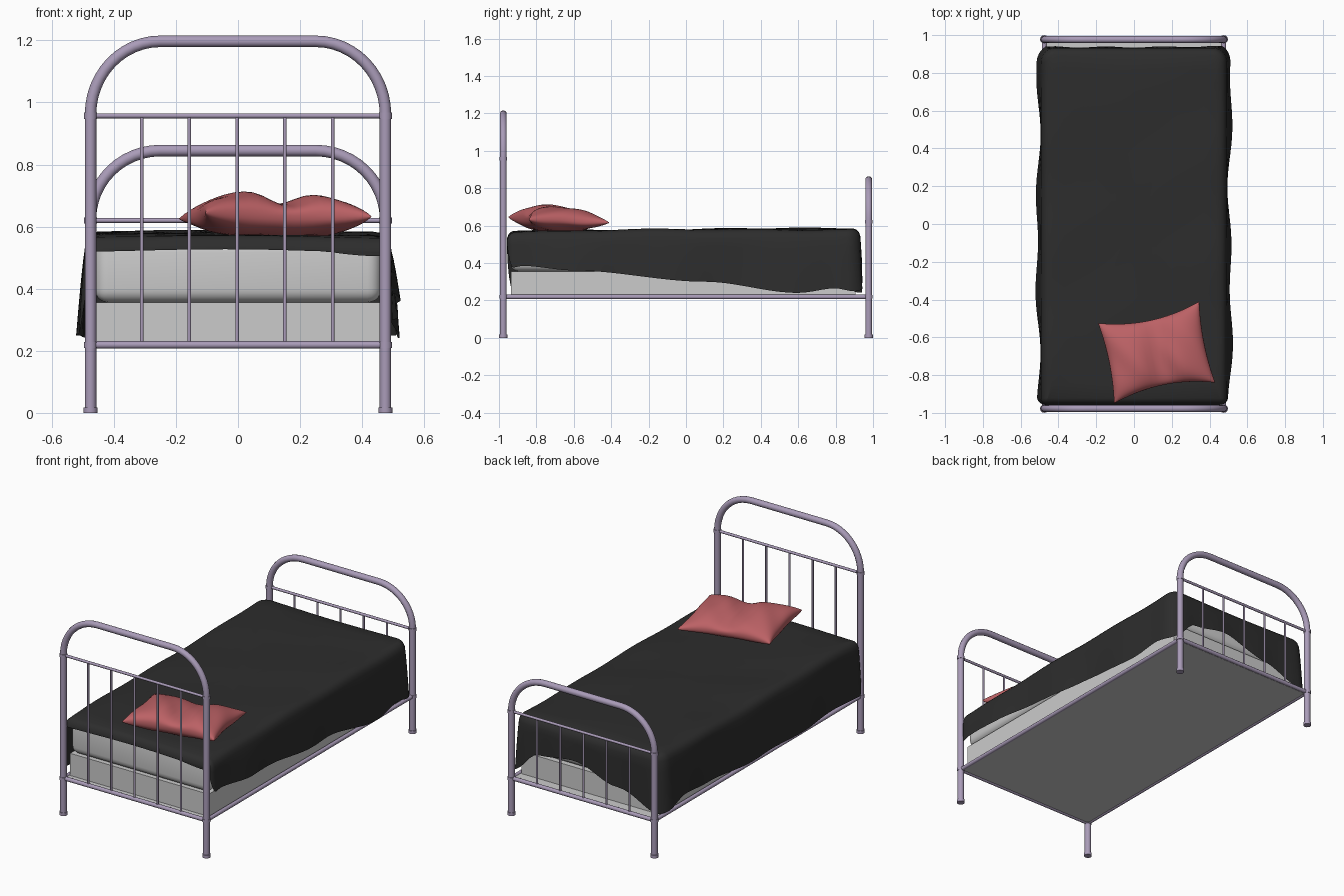
import bpy, bmesh
from math import sin, cos, pi, exp
from mathutils import Vector

if "Cube" in bpy.data.objects:
    bpy.data.objects.remove(bpy.data.objects["Cube"])


def material(name, rgb):
    m = bpy.data.materials.new(name)
    m.diffuse_color = (*rgb, 1)
    m.use_nodes = True
    m.node_tree.nodes["Principled BSDF"].inputs["Base Color"].default_value = m.diffuse_color
    return m


PURPLE = material("purple_metal", (0.40, 0.33, 0.48))
BLACK = material("dark_cloth", (0.026, 0.026, 0.026))
RED = material("red_cloth", (0.50, 0.12, 0.13))


def finish(ob, mat=None, angle=0.9):
    if mat:
        ob.data.materials.append(mat)
    bpy.ops.object.select_all(action='DESELECT')
    ob.select_set(True)
    bpy.context.view_layer.objects.active = ob
    bpy.ops.object.shade_smooth_by_angle(angle=angle)


def tubes(name, paths, r):
    """Round tubes along one or more point paths."""
    cu = bpy.data.curves.new(name, 'CURVE')
    cu.dimensions = '3D'
    cu.bevel_depth, cu.bevel_resolution, cu.use_fill_caps = r, 4, True
    for pts in paths:
        sp = cu.splines.new('POLY')
        sp.points.add(len(pts) - 1)
        for p, co in zip(sp.points, pts):
            p.co = (*co, 1)
    ob = bpy.data.objects.new(name, cu)
    bpy.context.collection.objects.link(ob)
    bpy.ops.object.select_all(action='DESELECT')
    ob.select_set(True)
    bpy.context.view_layer.objects.active = ob
    bpy.ops.object.convert(target='MESH')
    finish(bpy.context.object, PURPLE)


def mesh_object(name, bm, mat=None, angle=0.9):
    bmesh.ops.recalc_face_normals(bm, faces=bm.faces)
    me = bpy.data.meshes.new(name)
    bm.to_mesh(me)
    bm.free()
    ob = bpy.data.objects.new(name, me)
    bpy.context.collection.objects.link(ob)
    finish(ob, mat, angle)
    return ob


def box(name, lo, hi, bevel=0, segs=1):
    bm = bmesh.new()
    bmesh.ops.create_cube(bm, size=1)
    for v in bm.verts:
        v.co = [(a + b) / 2 + c * (b - a) for a, b, c in zip(lo, hi, v.co)]
    if bevel:
        bmesh.ops.bevel(bm, geom=bm.edges[:], offset=bevel, segments=segs,
                        profile=0.5, affect='EDGES')
    return mesh_object(name, bm)


def interp(table, t):
    if t <= table[0][0]:
        return table[0][1]
    for (a, p), (b, q) in zip(table, table[1:]):
        if t <= b:
            k = (t - a) / (b - a)
            return p + (q - p) * k * k * (3 - 2 * k)
    return table[-1][1]


# Headboard and footboard: arch, cross bars, spindles, feet
X = 0.475
for name, y, top, bar in (("headboard", -0.977, 1.197, 0.957),
                          ("footboard", 0.977, 0.845, 0.62)):
    rx, rz = 0.225, top - bar - 0.005
    arc = [(X - rx + rx * cos(a), y, top - rz + rz * sin(a))
           for a in [i * pi / 24 for i in range(13)]]
    half = [(X, y, 0)] + arc
    tubes(name + "_arch", [half + [(-x, b, z) for x, b, z in reversed(half)]], 0.0185)
    tubes(name + "_upper_bar", [[(-X, y, bar), (X, y, bar)]], 0.008)
    tubes(name + "_lower_bar", [[(-X, y, 0.219), (X, y, 0.219)]], 0.012)
    tubes(name + "_spindles", [[(x, y, 0.219), (x, y, bar)]
                               for x in (-0.31, -0.157, -0.003, 0.151, 0.305)], 0.0058)
    tubes(name + "_feet", [[(s * X, y, 0), (s * X, y, 0.018)] for s in (-1, 1)], 0.0225)
    tubes(name + "_collars", [[(s * X, y, z - 0.01), (s * X, y, z + 0.01)]
                              for s in (-1, 1) for z in (0.219, bar)], 0.021)
tubes("side_rails", [[(s * X, -0.977, 0.219), (s * X, 0.977, 0.219)] for s in (-1, 1)], 0.012)

# Base panel, box spring, mattress
box("base_panel", (-0.47, -0.965, 0.212), (0.47, 0.965, 0.222))
box("box_spring", (-0.46, -0.935, 0.222), (0.46, 0.905, 0.355))
box("mattress", (-0.462, -0.94, 0.355), (0.462, 0.905, 0.562), 0.045, 5)

# Blanket: rings around a rounded outline, draped to an uneven hem
RIGHT = [(-.95, .37), (-.88, .385), (-.6, .36), (.1, .30), (.6, .24), (.8, .265), (.93, .24)]
LEFT = [(-.95, .25), (0, .25), (.5, .27), (.75, .30), (.93, .24)]
HEAD = [(-.47, .55), (-.1, .535), (.05, .545), (.45, .505)]
FOOT = [(-.48, .24), (-.2, .33), (.1, .41), (.33, .38), (.48, .26)]
W, Y0, Y1 = 0.492, -0.957, 0.932
corners = [(W, Y0, .035, -pi / 2), (W, Y1, .075, 0),
           (-W, Y1, .075, pi / 2), (-W, Y0, .035, pi)]
outline = []
for i, (cx, cy, r, a0) in enumerate(corners):
    ctr = Vector((cx - r if cx > 0 else cx + r, cy - r if cy > 0 else cy + r))
    for k in range(7):
        n = Vector((cos(a0 + k * pi / 12), sin(a0 + k * pi / 12)))
        outline.append((ctr + n * r, n))
    nx, ny, nr, _ = corners[(i + 1) % 4]
    end = Vector((nx - nr if nx > 0 else nx + nr, ny - nr if ny > 0 else ny + nr)) + n * nr
    start, count = outline[-1][0], 40 if i % 2 == 0 else 24
    outline += [(start.lerp(end, k / count), n) for k in range(1, count)]


def top_z(x, y):
    return (0.575 + 0.007 * (y + 0.5) + 0.004 * sin(5 * x + 4 * y)
            + 0.003 * sin(11 * y - 6 * x))


bm = bmesh.new()
rings = []
for s in (0.2, 0.4, 0.6, 0.75, 0.88):
    rings.append([bm.verts.new((p.x * s, p.y * s, top_z(p.x * s, p.y * s)))
                  for p, n in outline])
for inset, drop in ((0.035, 0.004), (0.02, 0.011), (0.008, 0.024), (0, 0.045)):
    ring = []
    for p, n in outline:
        q = p - n * inset
        ring.append(bm.verts.new((q.x, q.y, top_z(q.x, q.y) - drop)))
    rings.append(ring)
for t in (0.2, 0.4, 0.6, 0.8, 1.0):
    ring = []
    for p, n in outline:
        side = interp(RIGHT if n.x > 0 else LEFT, p.y)
        end = interp(FOOT if n.y > 0 else HEAD, p.x)
        hem = n.x ** 2 * side + n.y ** 2 * end
        flare = 0.018 + 0.009 * sin(11 * p.y + 3 * p.x + 1) + 0.007 * sin(21 * p.x + 5 * p.y)
        flare *= min(1, max(0, 1 + 0.8 * n.y)) * (0.5 if n.y > 0.9 else 1)
        q = p + n * flare * t ** 0.8
        z0 = top_z(p.x, p.y) - 0.045
        ring.append(bm.verts.new((q.x, max(q.y, Y0), z0 + (min(hem, z0 - 0.005) - z0) * t)))
    rings.append(ring)
N = len(outline)
centre = bm.verts.new((0, 0, top_z(0, 0)))
for i in range(N):
    j = (i + 1) % N
    bm.faces.new((centre, rings[0][i], rings[0][j]))
    for a, b in zip(rings, rings[1:]):
        bm.faces.new((a[i], b[i], b[j], a[j]))
mesh_object("blanket", bm, BLACK, 1.2)

# Pillow: two puffed sheets sharing a pinched, skewed outline
P00, P10, P11, P01 = (Vector(c) for c in ((-.105, -.95, .645), (.43, -.84, .632),
                                          (.345, -.41, .615), (-.19, -.525, .625)))
bm = bmesh.new()
M = 28
for side in (1, -1):
    grid = []
    for i in range(M + 1):
        row = []
        for j in range(M + 1):
            u, v = sin((i / M - .5) * pi), sin((j / M - .5) * pi)
            pu = u * (1 - 0.06 * (1 - v * v))
            pv = v * (1 - 0.20 * (1 - u * u))
            a, b = (pu + 1) / 2, (pv + 1) / 2
            p = P00.lerp(P10, a).lerp(P01.lerp(P11, a), b)
            puff = max(0, (1 - u * u) * (1 - v * v)) ** 0.4
            if side > 0:
                dent = 1 - 0.5 * exp(-((u - 0.05) / 0.28) ** 2)
                p.z += 0.085 * puff * dent * (1 - 0.1 * v)
            else:
                p.z = p.z + (0.572 - p.z) * min(1, puff * 1.2)
            p.z += 0.004 * sin(9 * u + 4 * v) * (1 - v * v)
            row.append(bm.verts.new(p))
        grid.append(row)
    for i in range(M):
        for j in range(M):
            bm.faces.new((grid[i][j], grid[i + 1][j], grid[i + 1][j + 1], grid[i][j + 1]))
bmesh.ops.remove_doubles(bm, verts=bm.verts, dist=0.0005)
mesh_object("pillow", bm, RED)
